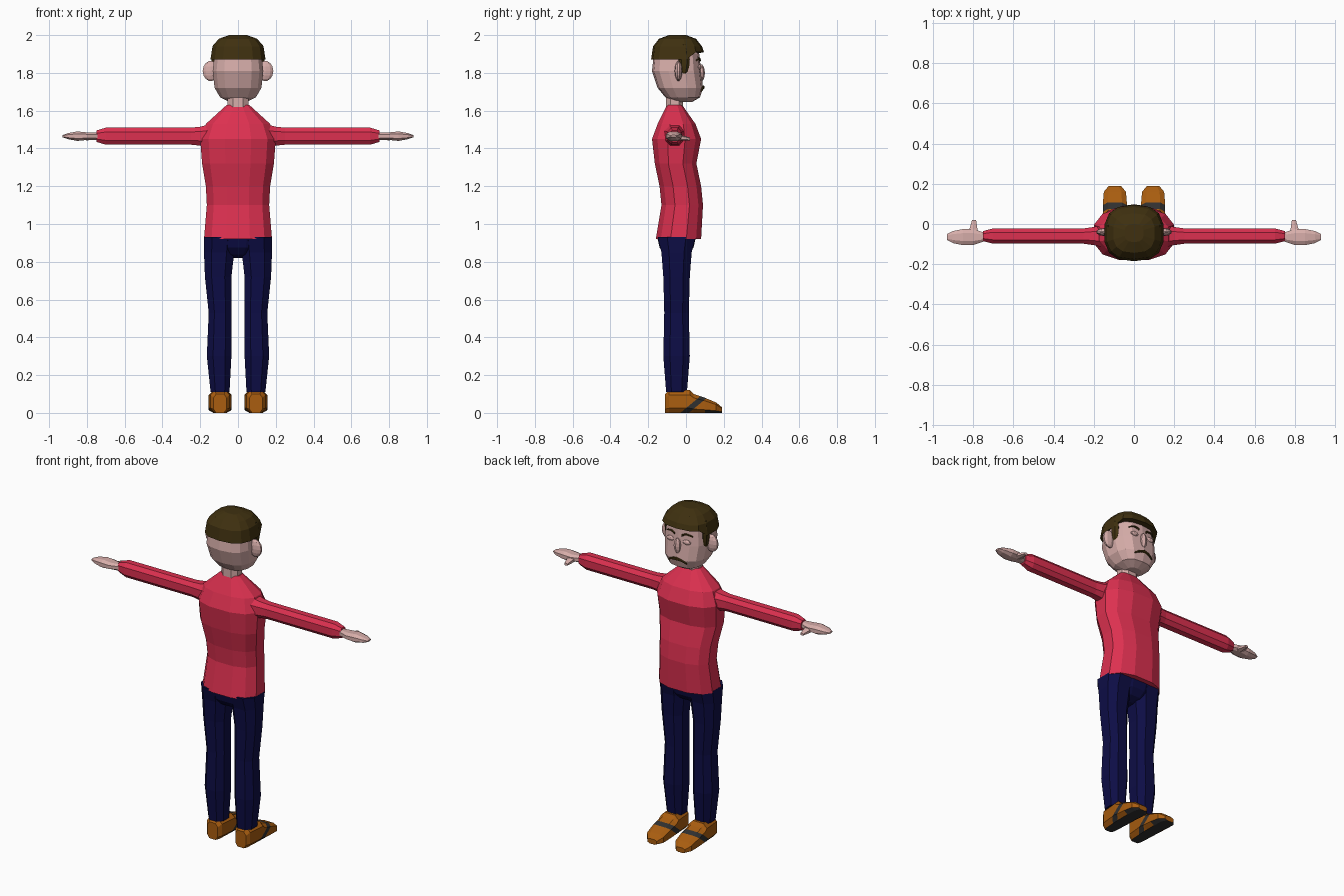
import bpy, bmesh
from math import sin, cos, pi, copysign
from mathutils import Vector
from mathutils.bvhtree import BVHTree

if "Cube" in bpy.data.objects:
    bpy.data.objects.remove(bpy.data.objects["Cube"])


def material(name, red, green, blue):
    mat = bpy.data.materials.new(name)
    mat.use_nodes = True
    colour = (red, green, blue, 1)
    mat.diffuse_color = colour
    mat.node_tree.nodes["Principled BSDF"].inputs["Base Color"].default_value = colour
    return mat


wool = material("red_wool", 0.72, 0.03, 0.08)
skin = material("skin", 0.68, 0.42, 0.4)
brown = material("brown_hair", 0.05, 0.03, 0.005)
denim = material("navy_denim", 0.004, 0.004, 0.06)
leather = material("tan_leather", 0.4, 0.11, 0.005)
rubber = material("dark_rubber", 0.03, 0.03, 0.03)

PLACE = {"x": lambda a, b, along: (along, a, b),
         "y": lambda a, b, along: (a, along, b),
         "z": lambda a, b, along: (a, b, along)}


def finish(bm, name, *materials):
    """Turn a bmesh into a named object."""
    bmesh.ops.recalc_face_normals(bm, faces=bm.faces)
    mesh = bpy.data.meshes.new(name)
    bm.to_mesh(mesh)
    for mat in materials:
        mesh.materials.append(mat)
    part = bpy.data.objects.new(name, mesh)
    bpy.context.collection.objects.link(part)


def finish_pair(bm, name, *materials):
    """Make the left part, then its mirror image on the right."""
    finish(bm, "left_" + name, *materials)
    bmesh.ops.scale(bm, vec=(-1, 1, 1), verts=bm.verts)
    finish(bm, "right_" + name, *materials)


def loft(axis, sections, sides=8, roundness=0.8):
    """Skin rounded rings; a section is (position, centre, centre, radius, radius)."""
    bm = bmesh.new()
    turns = [(i + 0.5) * 2 * pi / sides for i in range(sides)]
    ring_shape = [[copysign(abs(wave(turn)) ** roundness, wave(turn)) for wave in (cos, sin)]
                  for turn in turns]
    widest = max(u for u, v in ring_shape)
    deepest = max(v for u, v in ring_shape)
    rings = []
    for along, centre_a, centre_b, radius_a, radius_b in sections:
        rings.append([bm.verts.new(PLACE[axis](centre_a + radius_a * u / widest,
                                               centre_b + radius_b * v / deepest, along))
                      for u, v in ring_shape])
    for lower, upper in zip(rings, rings[1:]):
        for i in range(sides):
            bm.faces.new((lower[i - 1], lower[i], upper[i], upper[i - 1]))
    bm.faces.new(rings[0])
    bm.faces.new(rings[-1])
    bmesh.ops.recalc_face_normals(bm, faces=bm.faces)
    return bm


def ellipsoid(centre, radii, sides=10, roundness=1, dome=False):
    """Stack rings into a rounded solid, or only its upper half."""
    x, y, z = centre
    sections = []
    for step in range(0 if dome else -3, 4):
        tilt = step * pi / 7
        rise = copysign(abs(sin(tilt) / sin(3 * pi / 7)) ** roundness, step)
        spread = cos(tilt) ** roundness
        sections.append((z + radii[2] * rise, x, y, radii[0] * spread, radii[1] * spread))
    return loft("z", sections, sides, roundness)


# Sweater: height, half width, middle depth, half depth
body = [(0.92, 0.18, -0.04, 0.12), (1.1, 0.165, -0.02, 0.11), (1.2, 0.17, -0.03, 0.11),
        (1.32, 0.19, -0.055, 0.11), (1.45, 0.2, -0.05, 0.13), (1.53, 0.17, -0.05, 0.1),
        (1.63, 0.06, -0.06, 0.04)]
finish(loft("z", [(z, 0, y, wide, deep) for z, wide, y, deep in body], sides=12),
       "sweater_body", wool)

# Sleeve: distance out, half depth, half height
sleeve = [(0.08, 0.075, 0.08), (0.2, 0.045, 0.05), (0.25, 0.038, 0.045),
          (0.7, 0.038, 0.045), (0.75, 0.025, 0.03)]
finish_pair(loft("x", [(x, -0.06, 1.465, deep, high) for x, deep, high in sleeve]),
            "sleeve", wool)

# Hand and thumb
hand = [(0.74, 0.02, 0.02), (0.8, 0.04, 0.02), (0.85, 0.04, 0.025),
        (0.9, 0.03, 0.016), (0.93, 0.015, 0.005)]
finish_pair(loft("x", [(x, -0.065, 1.465, deep, high) for x, deep, high in hand]),
            "hand", skin)
finish_pair(loft("y", [(-0.05, 0.8, 1.46, 0.025, 0.018), (0.02, 0.795, 1.45, 0.01, 0.008)],
                 sides=6), "thumb", skin)

# Hips and trouser legs
finish(ellipsoid((0, -0.05, 0.92), (0.17, 0.1, 0.1), sides=12), "hips", denim)
leg = [(0.11, 0.095, 0.05, 0.055), (0.3, 0.1, 0.065, 0.07), (0.53, 0.095, 0.06, 0.065),
       (0.72, 0.105, 0.07, 0.07), (0.85, 0.1, 0.08, 0.08), (0.93, 0.095, 0.085, 0.1)]
finish_pair(loft("z", [(z, x, -0.05, wide, deep) for z, x, wide, deep in leg]),
            "trouser_leg", denim)

# Shoe: position, half width, height, with a slanted strap cut in and a dark sole
shoe_shape = [(-0.11, 0.035, 0.1), (-0.09, 0.05, 0.12), (0.02, 0.06, 0.12), (0.04, 0.06, 0.1),
              (0.1, 0.06, 0.08), (0.16, 0.055, 0.055), (0.19, 0.03, 0.03)]
shoe = loft("y", [(y, 0.095, high / 2, wide, high / 2) for y, wide, high in shoe_shape],
            roundness=0.6)
slant = Vector((0, 1, -1.2))
strap_back, strap_front = -0.03, 0.015
for edge in (strap_back, strap_front):
    bmesh.ops.bisect_plane(shoe, geom=shoe.verts[:] + shoe.edges[:] + shoe.faces[:],
                           plane_co=(0, edge, 0), plane_no=slant)
shoe.normal_update()
for face in shoe.faces:
    on_strap = strap_back < face.calc_center_median().dot(slant) < strap_front
    face.material_index = int(on_strap or face.normal.z < -0.8)
finish_pair(shoe, "shoe", leather, rubber)

# Neck, and head with the jaw drawn forwards
finish(loft("z", [(z, 0, -0.06, 0.055, 0.045) for z in (1.6, 1.7)]), "neck", skin)
head = ellipsoid((0, -0.05, 1.81), (0.134, 0.13, 0.165), sides=14, roundness=0.75)
for vert in head.verts:
    vert.co.y += 0.25 * max(0, 1.8 - vert.co.z)
face_surface = BVHTree.FromBMesh(head)
finish(head, "head", skin)

# Hair with the front edge raised to the hairline
hair = ellipsoid((0, -0.045, 1.87), (0.146, 0.14, 0.13), sides=14, roundness=0.75, dome=True)
for vert in hair.verts:
    if vert.co.y > 0.02 and vert.co.z < 1.88:
        vert.co.z += 0.04
finish(hair, "hair", brown)
finish_pair(ellipsoid((0.127, -0.01, 1.87), (0.014, 0.03, 0.08), sides=6), "sideburn", brown)

# Ears, nose and eyelids
finish_pair(ellipsoid((0.145, -0.04, 1.81), (0.042, 0.02, 0.052)), "ear", skin)
finish(ellipsoid((0, 0.08, 1.8), (0.02, 0.02, 0.045), sides=6), "nose", skin)
finish_pair(ellipsoid((0.055, 0.07, 1.83), (0.024, 0.012, 0.014), sides=8), "eyelid", skin)


def face_stroke(name, start, end, height, arch, droop, thickness):
    """Lay a tapering strip of hair across the face."""
    sections = []
    for step in range(5):
        part = step / 4
        x = start + (end - start) * part
        z = height + arch * sin(pi * part) - droop * part
        surface = face_surface.ray_cast(Vector((x, 1, z)), Vector((0, -1, 0)))[0]
        sections.append((x, surface.y + 0.003, z, 0.005, thickness * (1 - part / 2)))
    finish_pair(loft("x", sections, sides=6), name, brown)


face_stroke("eyebrow", start=0.025, end=0.085, height=1.867, arch=0.01, droop=0, thickness=0.007)
face_stroke("moustache", start=0, end=0.06, height=1.725, arch=0.005, droop=0.02, thickness=0.01)
